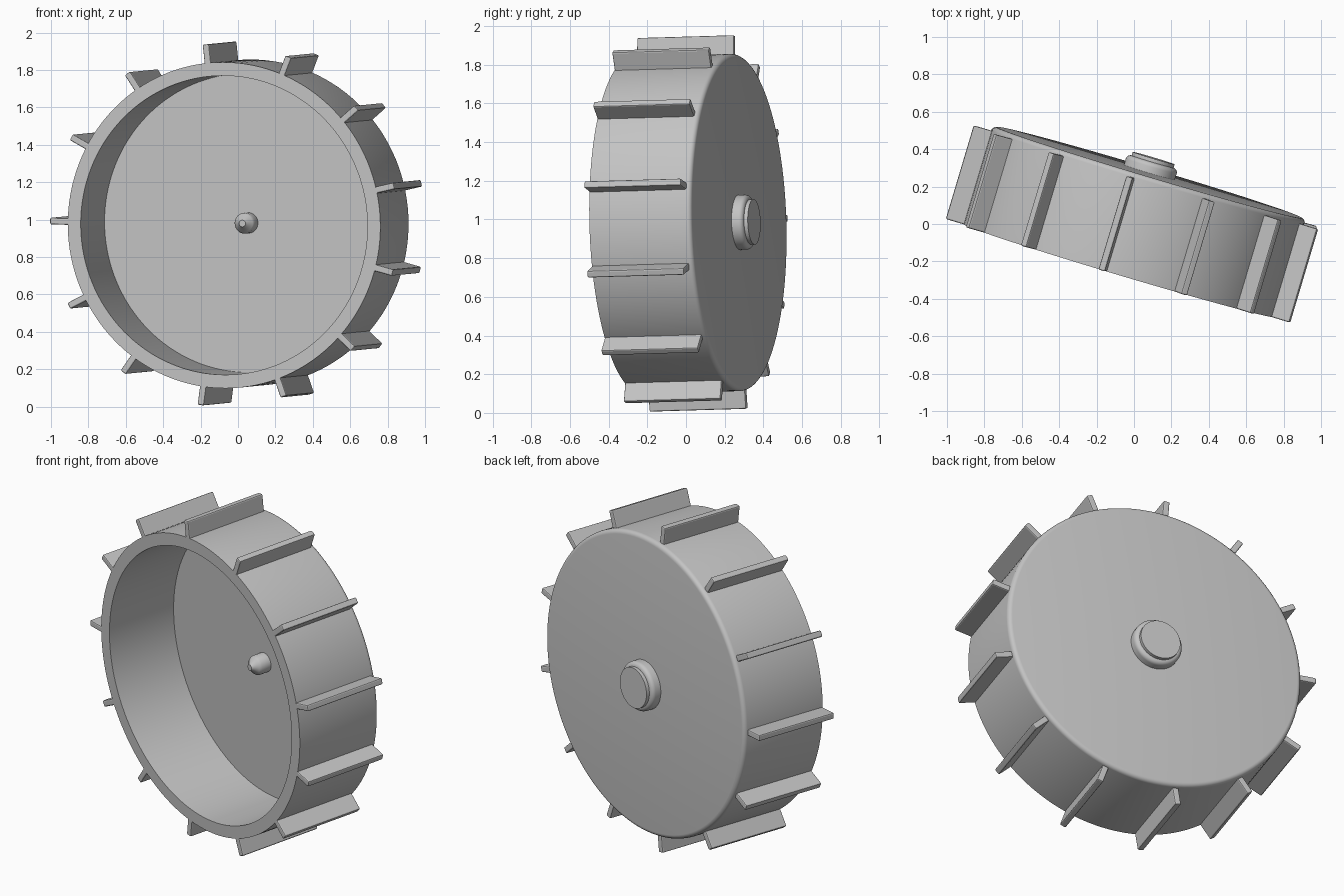
import bpy, bmesh
from math import radians, pi, sin, cos
from mathutils import Matrix

cube = bpy.data.objects.get("Cube")
if cube:
    bpy.data.objects.remove(cube, do_unlink=True)

GREY = (0.55, 0.55, 0.55, 1)
mat = bpy.data.materials.new("plain grey")
mat.use_nodes = True
mat.diffuse_color = GREY
mat.node_tree.nodes["Principled BSDF"].inputs["Base Color"].default_value = GREY

# Wheel placement: axle along local y, turned and slightly tilted
PLACE = (Matrix.Translation((0, 0, 0.977))
         @ Matrix.Rotation(radians(-16.6), 4, 'Z')
         @ Matrix.Rotation(radians(1.6), 4, 'X'))


def finish(name, bm, matrix):
    bmesh.ops.recalc_face_normals(bm, faces=bm.faces)
    mesh = bpy.data.meshes.new(name)
    bm.to_mesh(mesh)
    bm.free()
    mesh.materials.append(mat)
    obj = bpy.data.objects.new(name, mesh)
    bpy.context.collection.objects.link(obj)
    obj.matrix_world = matrix
    return obj


def lathe(name, profile, steps):
    """Spin a (radius, depth) profile around the local y axis."""
    bm = bmesh.new()
    verts = [bm.verts.new((r, y, 0)) for r, y in profile]
    edges = [bm.edges.new(pair) for pair in zip(verts, verts[1:])]
    bmesh.ops.spin(bm, geom=verts + edges, cent=(0, 0, 0), axis=(0, 1, 0),
                   angle=2 * pi, steps=steps, use_merge=True)
    bmesh.ops.remove_doubles(bm, verts=bm.verts, dist=0.0001)
    obj = finish(name, bm, PLACE)
    bpy.ops.object.select_all(action='DESELECT')
    obj.select_set(True)
    bpy.context.view_layer.objects.active = obj
    bpy.ops.object.shade_smooth_by_angle(angle=radians(35))
    return obj


def rounded(radius, depth, size, steps=5):
    """Quarter-round points from the side wall to the end face."""
    return [(radius - size + size * cos(a), depth - size + size * sin(a))
            for a in (i * pi / 2 / steps for i in range(steps + 1))]


FRONT, FLOOR, BACK = -0.261, 0.186, 0.288

# Open drum with a rounded back edge
lathe("wheel_drum",
      [(0, FLOOR), (0.80, FLOOR), (0.80, FRONT), (0.872, FRONT)]
      + rounded(0.872, BACK, 0.025) + [(0, BACK)], 128)

# Raised hub on the back
lathe("hub_cap",
      [(0, BACK - 0.01), (0.142, BACK - 0.01)] + rounded(0.142, 0.348, 0.025)
      + [(0.117, 0.368), (0, 0.368)], 64)

# Axle stub inside the drum
lathe("axle_stub",
      [(0, FLOOR + 0.01), (0.056, FLOOR + 0.01), (0.056, FLOOR - 0.06),
       (0.048, FLOOR - 0.075), (0.022, FLOOR - 0.095),
       (0.018, FLOOR - 0.105), (0, FLOOR - 0.105)], 48)

# Paddles around the rim
COUNT, INNER, TIP = 13, 0.85, 0.972
for i in range(COUNT):
    bm = bmesh.new()
    size = Matrix.Diagonal((TIP - INNER, -2 * FRONT, 0.036, 1))
    bmesh.ops.create_cube(bm, size=1, matrix=Matrix.Translation(((INNER + TIP) / 2, 0, 0)) @ size)
    angle = radians(95.6) + i * 2 * pi / COUNT
    paddle = finish(f"paddle_{i + 1}", bm, PLACE @ Matrix.Rotation(-angle, 4, 'Y'))
    bevel = paddle.modifiers.new("soft edges", 'BEVEL')
    bevel.width = 0.007
    bevel.segments = 2
